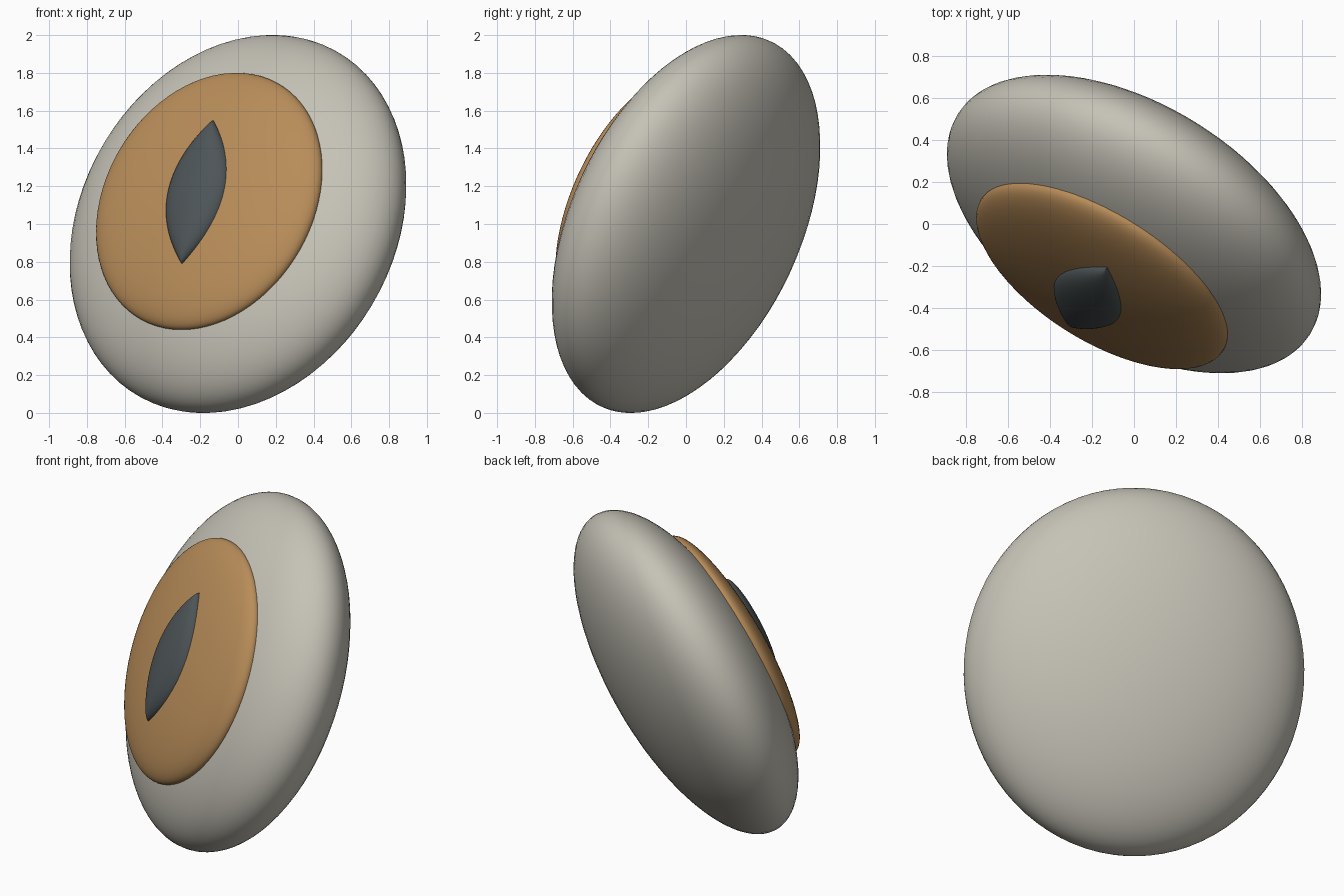
import bpy
import math
from mathutils import Euler, Matrix, Vector

cube = bpy.data.objects.get("Cube")
if cube:
    bpy.data.objects.remove(cube, do_unlink=True)

# The eye looks along local -y: turned to its right and tilted up
GAZE = Euler((math.radians(-22.7), 0, math.radians(-32))).to_matrix().to_4x4()
CENTRE = Matrix.Translation((0, 0, 1))


def material(name, colour):
    mat = bpy.data.materials.new(name)
    mat.use_nodes = True
    mat.diffuse_color = (*colour, 1)
    shader = mat.node_tree.nodes["Principled BSDF"]
    shader.inputs["Base Color"].default_value = (*colour, 1)
    shader.inputs["Roughness"].default_value = 0.6
    return mat


def ellipsoid(name, radii, forward, mat, pinch=False):
    """Ellipsoid pushed forward along the gaze; pinch makes a pointed slit."""
    bpy.ops.mesh.primitive_uv_sphere_add(segments=64, ring_count=40, radius=1)
    obj = bpy.context.object
    obj.name = name
    for vert in obj.data.vertices:
        x, y, z = vert.co
        if pinch:
            x *= math.sqrt(max(0, 1 - z * z))
        vert.co = Vector((x * radii[0], y * radii[1] - forward, z * radii[2]))
    obj.data.transform(CENTRE @ GAZE)
    obj.data.materials.append(mat)
    bpy.ops.object.shade_smooth_by_angle(angle=math.radians(40))
    return obj


# Flattened eyeball
ellipsoid("eyeball", (0.99, 0.42, 1.07), 0, material("warm_white", (0.56, 0.54, 0.47)))

# Shallow iris disc
ellipsoid("iris", (0.68, 0.15, 0.735), 0.31, material("amber", (0.48, 0.265, 0.10)))

# Pointed slit pupil
ellipsoid("pupil", (0.18, 0.08, 0.41), 0.435, material("dark_slate", (0.075, 0.09, 0.096)), pinch=True)
